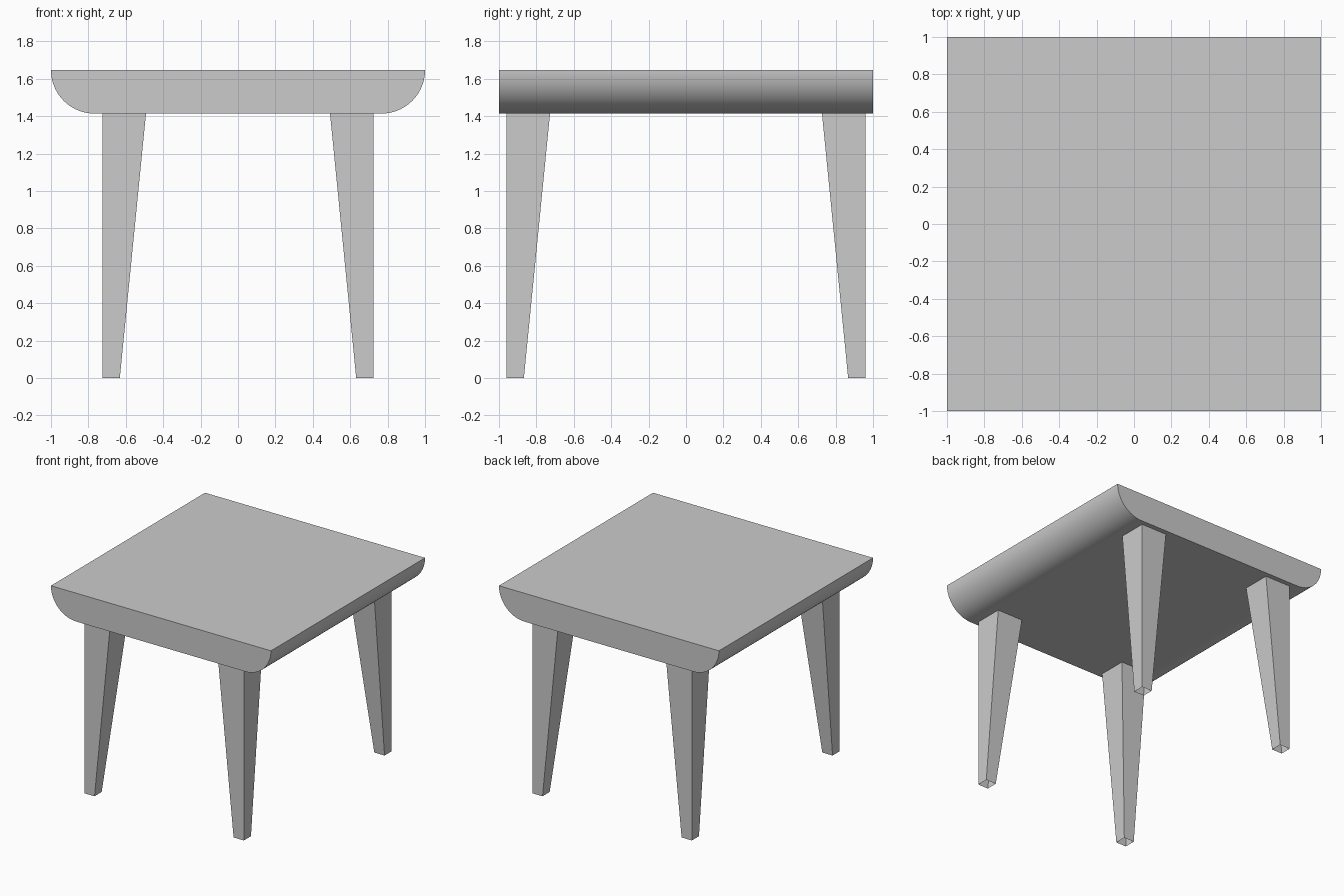
import bpy, bmesh
from math import pi, sin, cos, radians

if "Cube" in bpy.data.objects:
    bpy.data.objects.remove(bpy.data.objects["Cube"])

TOP, UNDER = 1.647, 1.414
R = TOP - UNDER


def make_object(name, bm):
    bmesh.ops.recalc_face_normals(bm, faces=bm.faces)
    mesh = bpy.data.meshes.new(name)
    bm.to_mesh(mesh)
    bm.free()
    obj = bpy.data.objects.new(name, mesh)
    bpy.context.collection.objects.link(obj)
    return obj


# Table top: slab with quarter-round lower edges, extruded front to back
bm = bmesh.new()
steps = 24
right = [(1 - R + R * cos(a), TOP - R * sin(a))
         for a in (i * pi / 2 / steps for i in range(steps + 1))]
profile = right + [(-x, z) for x, z in reversed(right)]
face = bm.faces.new([bm.verts.new((x, -1, z)) for x, z in profile])
ext = bmesh.ops.extrude_face_region(bm, geom=[face], use_keep_orig=True)
bmesh.ops.translate(bm, vec=(0, 2, 0),
                    verts=[g for g in ext["geom"] if isinstance(g, bmesh.types.BMVert)])
top = make_object("table_top", bm)
bpy.context.view_layer.objects.active = top
top.select_set(True)
bpy.ops.object.shade_smooth_by_angle(angle=radians(30))


# Legs: straight outer sides, tapered inner sides, open at the foot
def make_leg(name, sx, sy):
    bm = bmesh.new()
    ox, oy = 0.725, 0.96
    rings = []
    for z, w in ((0, 0.093), (UNDER, 0.233)):
        corners = [(ox, oy), (ox - w, oy), (ox - w, oy - w), (ox, oy - w)]
        rings.append([bm.verts.new((sx * x, sy * y, z)) for x, y in corners])
    low, high = rings
    for i in range(4):
        j = (i + 1) % 4
        bm.faces.new((low[i], low[j], high[j], high[i]))
    bm.faces.new(high)
    make_object(name, bm)


for side, sx in (("left", -1), ("right", 1)):
    for end, sy in (("front", -1), ("back", 1)):
        make_leg(f"{end}_{side}_leg", sx, sy)
